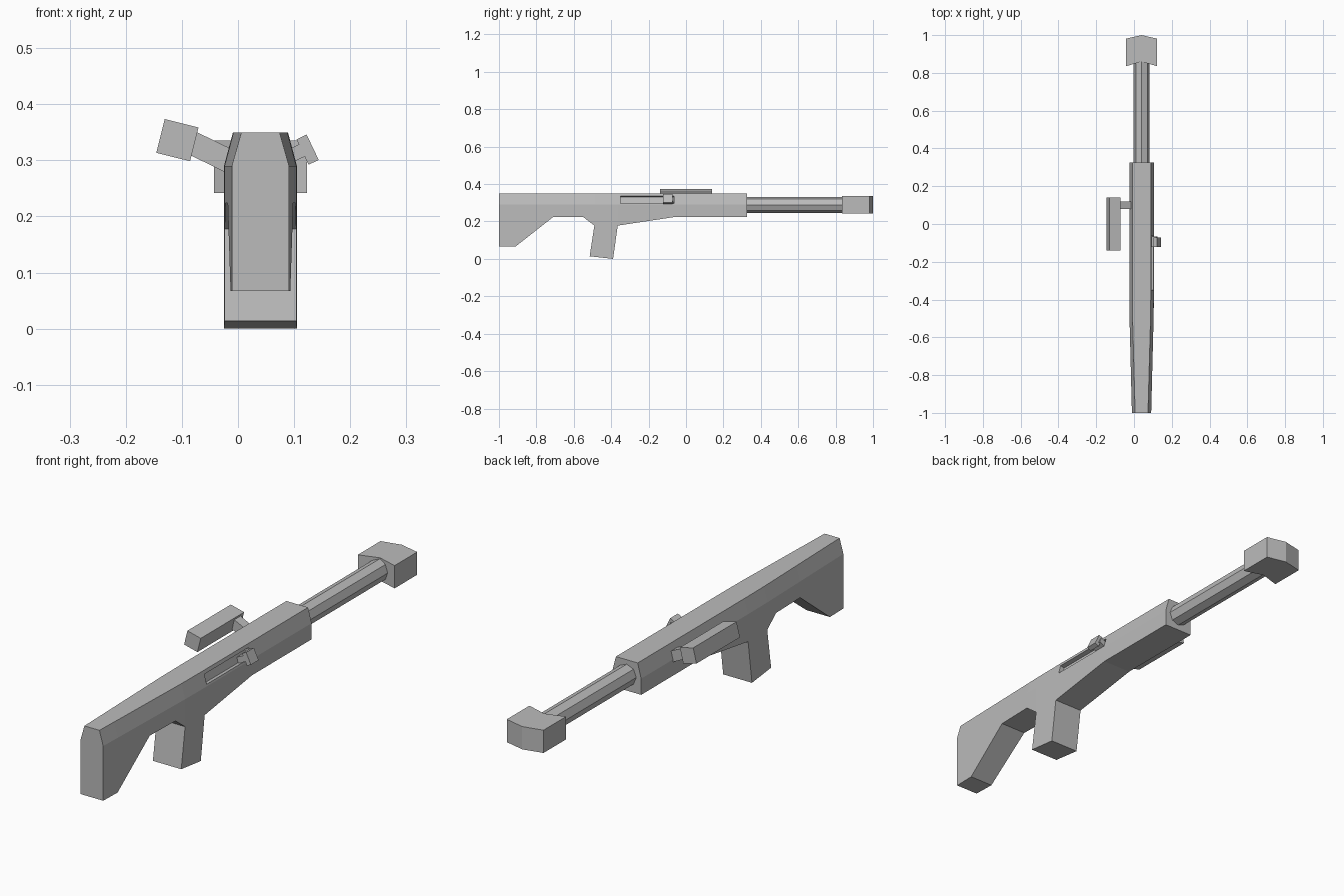
import bpy, bmesh, math
from mathutils import Matrix, Vector

cube = bpy.data.objects.get("Cube")
if cube:
    bpy.data.objects.remove(cube)

grey = bpy.data.materials.new("plain_grey")
grey.use_nodes = True
GREY = (0.5, 0.5, 0.5, 1)
grey.diffuse_color = GREY
grey.node_tree.nodes["Principled BSDF"].inputs["Base Color"].default_value = GREY

AXIS = 0.04  # x of the long axis


def finish(name, bm):
    bmesh.ops.recalc_face_normals(bm, faces=bm.faces)
    mesh = bpy.data.meshes.new(name)
    bm.to_mesh(mesh)
    bm.free()
    mesh.materials.append(grey)
    obj = bpy.data.objects.new(name, mesh)
    bpy.context.collection.objects.link(obj)
    return obj


def box(name, centre, size, tilt=0):
    """Box tilted about the y axis by an angle in degrees."""
    bm = bmesh.new()
    m = (Matrix.Translation(centre) @ Matrix.Rotation(math.radians(tilt), 4, 'Y')
         @ Matrix.Diagonal((*size, 1)))
    bmesh.ops.create_cube(bm, size=1, matrix=m)
    return finish(name, bm)


# Body: bevelled section lofted along y, narrowing towards the stock end
stations = [(-1, 0.067), (-0.91, 0.067), (-0.71, 0.224), (-0.55, 0.224),
            (-0.49, 0.178), (-0.365, 0.178), (-0.06, 0.224), (0.325, 0.224)]
bm = bmesh.new()
rings = []
for y, low in stations:
    t = min(1, (y + 1) / 0.55)
    top, side = 0.034 + 0.015 * t, 0.051 + 0.014 * t
    half = [(top, 0.35), (side, 0.29), (side, low)]
    section = half + [(-x, z) for x, z in reversed(half)]
    rings.append([bm.verts.new((AXIS + x, y, z)) for x, z in section])
grip_root = None
for i, (a, b) in enumerate(zip(rings, rings[1:])):
    for k in range(6):
        n = (k + 1) % 6
        face = bm.faces.new((a[k], a[n], b[n], b[k]))
        if i == 4 and k == 2:
            grip_root = face
bm.faces.new(rings[0])
bm.faces.new(rings[-1])

# Grip: drawn down from the underside of the body
grip = bmesh.ops.extrude_face_region(bm, geom=[grip_root])
bmesh.ops.delete(bm, geom=[grip_root], context='FACES_ONLY')
for v in grip["geom"]:
    if isinstance(v, bmesh.types.BMVert):
        v.co.z = 0.014 if v.co.y < -0.42 else 0
        v.co.y -= 0.025
body = finish("body", bm)

# Side slot: cut square to the sloping shoulder
cutter = box("slot_cutter", (0.099, -0.207, 0.317), (0.04, 0.285, 0.04), -14)
cutter.hide_render = True
cutter.hide_viewport = True
cut = body.modifiers.new("slot", 'BOOLEAN')
cut.operation = 'DIFFERENCE'
cut.solver = 'EXACT'
cut.object = cutter

# Barrel: eight-sided tube shape
bm = bmesh.new()
m = Matrix.Translation((AXIS, 0.6, 0.289)) @ Matrix.Rotation(math.pi / 2, 4, 'X')
bmesh.ops.create_cone(bm, cap_ends=True, segments=8, radius1=0.043,
                      radius2=0.043, depth=0.6, matrix=m)
finish("barrel", bm)

# Muzzle block: chevron plan pulled upwards
bm = bmesh.new()
plan = [(-0.083, 0.835), (0, 0.86), (0.083, 0.835),
        (0.083, 0.981), (0, 1), (-0.083, 0.981)]
base = bm.faces.new([bm.verts.new((AXIS + x, y, 0.242)) for x, y in plan])
lifted = bmesh.ops.extrude_face_region(bm, geom=[base])
bmesh.ops.translate(bm, vec=Vector((0, 0, 0.093)),
                    verts=[v for v in lifted["geom"] if isinstance(v, bmesh.types.BMVert)])
finish("muzzle_block", bm)

# Sight on its strut
box("sight", (-0.108, 0, 0.336), (0.062, 0.28, 0.062), 14)
box("sight_strut", (-0.045, 0.1, 0.313), (0.1, 0.04, 0.042), 26)

# Bolt handle
box("bolt_stem", (0.098, -0.093, 0.31), (0.05, 0.055, 0.024), -25.6)
box("bolt_knob", (0.124, -0.097, 0.319), (0.02, 0.05, 0.05), -25.6)
